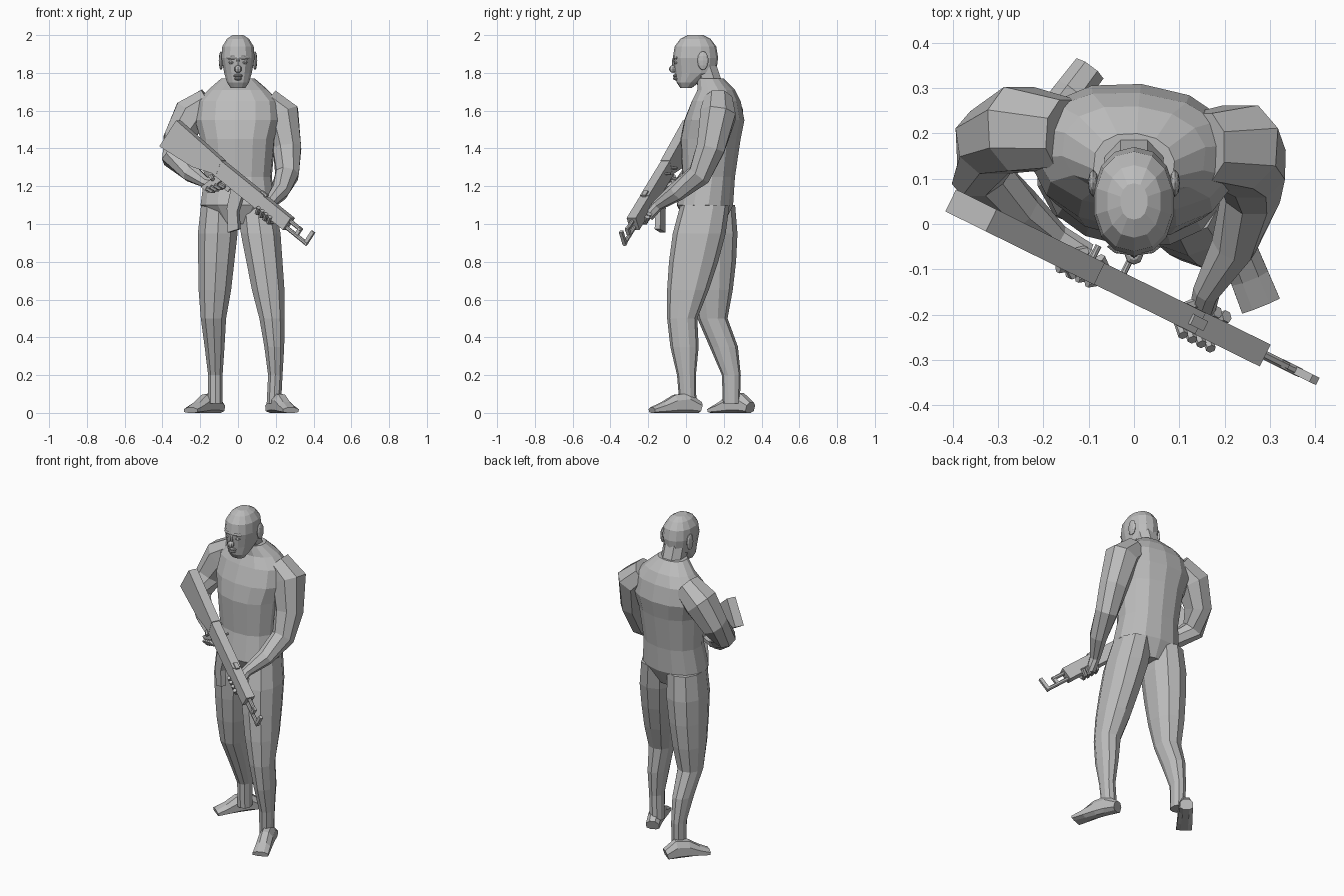
import bpy, bmesh, math
from mathutils import Vector, Matrix

default_cube = bpy.data.objects.get("Cube")
if default_cube:
    bpy.data.objects.remove(default_cube)

clay = bpy.data.materials.new("plain_grey")
clay.use_nodes = True
clay.diffuse_color = (.5, .5, .5, 1)
clay.node_tree.nodes["Principled BSDF"].inputs["Base Color"].default_value = clay.diffuse_color


def finish(name, bm):
    bmesh.ops.recalc_face_normals(bm, faces=bm.faces)
    mesh = bpy.data.meshes.new(name)
    bm.to_mesh(mesh)
    bm.free()
    mesh.materials.append(clay)
    bpy.context.collection.objects.link(bpy.data.objects.new(name, mesh))


def skin(name, rings):
    """Bridge equal-sized rings of points and cap both ends."""
    bm = bmesh.new()
    loops = [[bm.verts.new(point) for point in ring] for ring in rings]
    for low, high in zip(loops, loops[1:]):
        for i, corner in enumerate(low):
            bm.faces.new((low[i - 1], corner, high[i], high[i - 1]))
    bm.faces.new(loops[0])
    bm.faces.new(loops[-1])
    finish(name, bm)


def oval(center, across, along, sides):
    """Slightly squared ring spanned by two half axes."""
    points = []
    for i in range(sides):
        angle = math.tau * (i + .5) / sides
        c, s = math.cos(angle), math.sin(angle)
        c = math.copysign(abs(c) ** .9, c)
        s = math.copysign(abs(s) ** .9, s)
        points.append(center + across * c + along * s)
    return points


def stack(name, levels, sides, turn=0):
    """Loft level ovals, each given as a centre, half width and half depth."""
    spin = Matrix.Rotation(turn, 3, "Z")
    across, along = spin @ Vector((1, 0, 0)), spin @ Vector((0, 1, 0))
    skin(name, [oval(Vector(center), across * width, along * depth, sides)
                for center, width, depth in levels])


def tube(name, path, sizes, reference, sides=8):
    """Sweep ovals of (half width, half height) along a path, kept above ground."""
    path = [Vector(point) for point in path]
    rings = []
    for i, point in enumerate(path):
        tangent = path[min(i + 1, len(path) - 1)] - path[max(i - 1, 0)]
        side = Vector(reference).cross(tangent).normalized()
        up = tangent.cross(side).normalized()
        wide, tall = sizes[i]
        ring = oval(point, side * wide, up * tall, sides)
        for corner in ring:
            corner.z = max(corner.z, 0)
        rings.append(ring)
    skin(name, rings)


def rod(name, start, end, radius, reference):
    tube(name, [start, end], [(radius, radius)] * 2, reference)


def blob(name, center, size):
    bm = bmesh.new()
    place = Matrix.Translation(center) @ Matrix.Diagonal((*size, 1))
    bmesh.ops.create_uvsphere(bm, u_segments=8, v_segments=6, radius=1, matrix=place)
    finish(name, bm)


# Torso and neck, with the right shoulder drawn back
torso = [(.1, 1, .1, .1), (.1, 1.1, .2, .15), (.12, 1.25, .18, .14), (.13, 1.45, .2, .16),
         (.15, 1.55, .23, .16), (.16, 1.65, .22, .13), (.16, 1.71, .16, .1),
         (.13, 1.77, .09, .07)]
stack("torso", [((0, y, z), width, depth) for y, z, width, depth in torso], 14, -.1)
rod("neck", (0, .14, 1.7), (0, .09, 1.85), .07, (0, 1, 0))

# Head and face
head = [(0, 1.72, .04, .03), (.01, 1.75, .06, .06), (.05, 1.8, .075, .11),
        (.05, 1.88, .09, .12), (.05, 1.94, .085, .11), (.05, 1.98, .06, .08),
        (.05, 2, .03, .04)]
stack("head", [((0, y, z), width, depth) for y, z, width, depth in head], 14)
blob("nose", (0, -.07, 1.82), (.02, .02, .02))
blob("nose_bridge", (0, -.06, 1.85), (.01, .015, .04))
blob("brow", (0, -.05, 1.88), (.06, .02, .015))
blob("upper_lip", (0, -.05, 1.785), (.025, .02, .01))
blob("lower_lip", (0, -.05, 1.77), (.02, .02, .01))
for side, sign in (("left", 1), ("right", -1)):
    blob(side + "_eye", (sign * .035, -.05, 1.855), (.015, .015, .01))
    blob(side + "_ear", (sign * .09, .09, 1.865), (.012, .03, .05))


# Legs share one thickness profile and follow their own joints
def follow(joints, height):
    for upper, lower in zip(joints, joints[1:]):
        if height >= lower[2]:
            break
    upper, lower = Vector(upper), Vector(lower)
    return upper.lerp(lower, (upper.z - height) / (upper.z - lower.z))


leg_profile = [(1.1, .1, .13), (.95, .11, .14), (.8, .1, .13), (.65, .09, .11),
               (.5, .07, .08), (.35, .055, .075), (.2, .04, .05), (.05, .04, .045)]


def leg(name, joints):
    stack(name, [(follow(joints, z), width, depth) for z, width, depth in leg_profile], 10)


leg("left_leg", [(.1, .1, 1.1), (.18, -.02, .5), (.2, 0, .25), (.19, .01, .05)])
leg("right_leg", [(-.1, .13, 1.1), (-.13, .14, .5), (-.12, .24, .25), (-.12, .24, .05)])


# Feet turned outward, sloping from the ankle to the toe
def foot(name, heel, toe):
    heights = [.06, .11, .1, .06, .03]
    path, sizes = [], []
    for i, height in enumerate(heights):
        spot = Vector(heel).lerp(Vector(toe), i / (len(heights) - 1))
        path.append(spot + Vector((0, 0, height * .4)))
        sizes.append((.04 + i * .002, height * .6))
    tube(name, path, sizes, (0, 0, 1))


foot("left_foot", (.18, .07, 0), (.28, -.18, 0))
foot("right_foot", (-.1, .34, 0), (-.25, .14, 0))

# Rifle frame: t runs from butt to muzzle, s toward the body, u upward
ahead = Vector((.73, -.36, -.59)).normalized()
inward = Vector((0, 0, 1)).cross(ahead).normalized()
upward = ahead.cross(inward)


def gun(t, s, u):
    return Vector((-.36, .03, 1.48)) + ahead * t + inward * s + upward * u


def plate(name, outline, half):
    skin(name, [[gun(t, s, u) for t, u in outline] for s in (-half, half)])


def box(name, back, front, bottom, top, half):
    plate(name, [(back, bottom), (front, bottom), (front, top), (back, top)], half)


plate("stock", [(0, .085), (.34, .07), (.36, -.01), (.22, -.06), (0, -.085)], .027)
box("receiver", .34, .65, -.02, .066, .026)
box("handguard", .65, .85, -.015, .062, .027)
plate("magazine", [(.46, 0), (.54, 0), (.57, -.1), (.63, -.17), (.59, -.22), (.51, -.12)], .016)
plate("pistol_grip", [(.36, 0), (.4, 0), (.37, -.12), (.32, -.12)], .015)
box("trigger_guard", .4, .46, -.05, 0, .005)
rod("barrel", gun(.85, 0, 0), gun(1, 0, 0), .011, upward)
rod("gas_tube", gun(.85, 0, .04), gun(.93, 0, .04), .011, upward)
box("gas_block", .91, .93, 0, .05, .009)
box("front_sight", .98, 1, -.01, .075, .009)
box("rear_sight", .62, .66, .06, .075, .012)
rod("bolt_handle", gun(.42, 0, .04), gun(.42, .055, .04), .007, upward)
rod("selector", gun(.34, 0, .02), gun(.34, .055, .02), .007, upward)

# Arms share one thickness profile and end in palms on the rifle
arm_radii = [.08, .1, .08, .065, .05, .03, .028]


def arm(name, path):
    tube(name, path, [(radius, radius) for radius in arm_radii], (0, 1, 0))


arm("left_arm", [(.15, .17, 1.65), (.23, .17, 1.58), (.26, .13, 1.4), (.26, .07, 1.26),
                 (.22, -.05, 1.17), (.16, -.15, 1.1), gun(.71, .02, -.03)])
arm("right_arm", [(-.15, .2, 1.65), (-.25, .21, 1.58), (-.32, .18, 1.45), (-.34, .11, 1.35),
                  (-.25, .03, 1.27), (-.17, -.03, 1.22), gun(.38, .025, -.06)])


# Fingers curl in a half circle round the handguard and the grip
def curl(name, center, bulge, reach, reference):
    path = []
    for step in range(4):
        angle = math.pi * step / 3
        path.append(center + (inward * math.cos(angle) + bulge * math.sin(angle)) * reach)
    tube(name, path, [(.014 - step * .001,) * 2 for step in range(4)], reference, sides=6)


for i in range(4):
    curl("left_finger", gun(.67 + i * .028, 0, 0), -upward, .04, ahead)
    curl("right_finger", gun(.4 - i * .015, 0, -.04 - i * .02), ahead, .03, upward)
curl("right_thumb", gun(.36, 0, -.04), -ahead, .03, upward)
